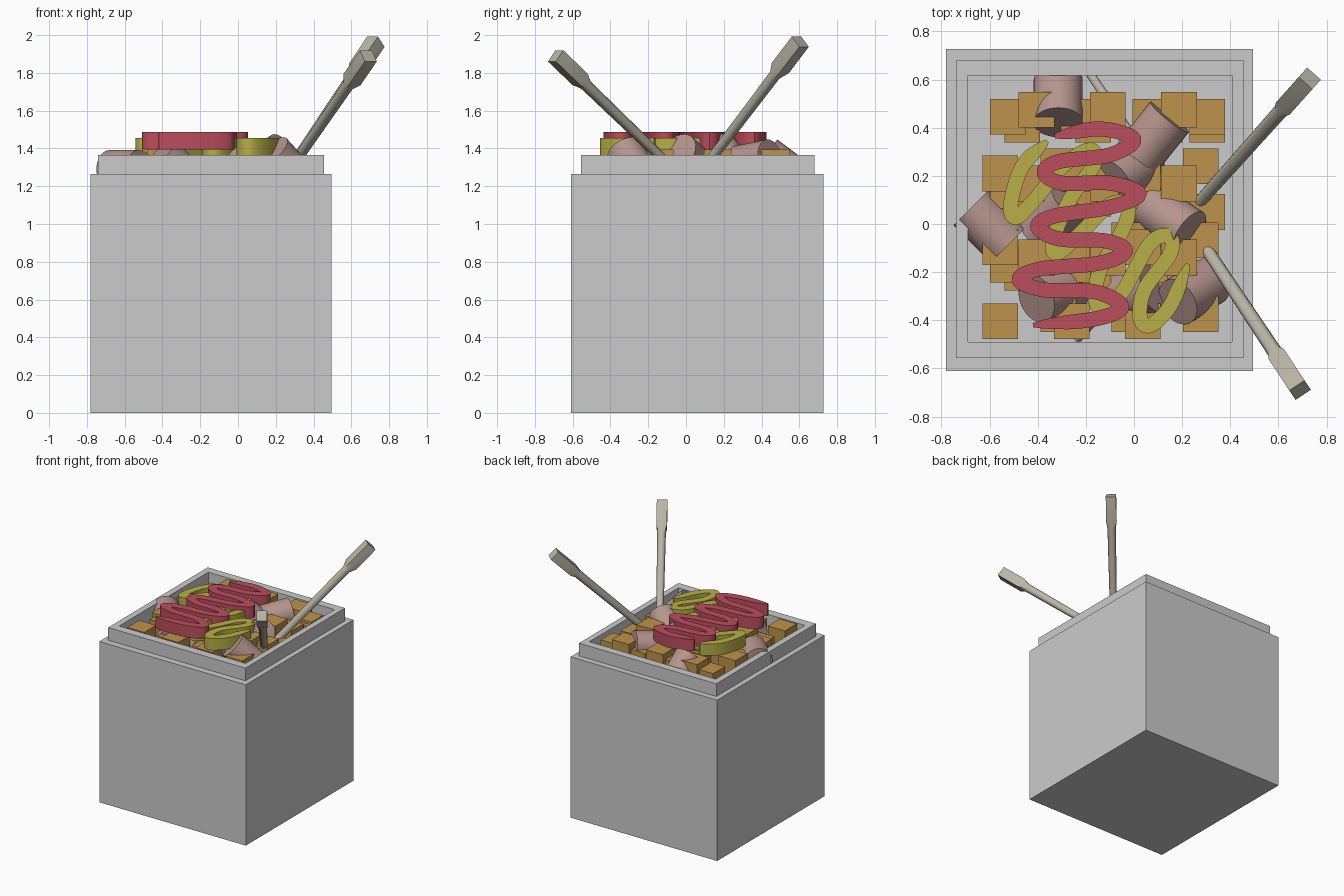
import bpy, bmesh, math
from mathutils import Vector

if "Cube" in bpy.data.objects:
    bpy.data.objects.remove(bpy.data.objects["Cube"])


def material(name, rgb):
    m = bpy.data.materials.new(name)
    m.diffuse_color = (*rgb, 1)
    m.use_nodes = True
    m.node_tree.nodes["Principled BSDF"].inputs["Base Color"].default_value = m.diffuse_color
    return m


TOFU = material("golden_brown", (0.51, 0.29, 0.075))
MEAT = material("dull_pink", (0.47, 0.30, 0.27))
RED = material("red_sauce", (0.50, 0.075, 0.11))
YELLOW = material("yellow_sauce", (0.48, 0.43, 0.065))
WOOD = material("pale_wood", (0.49, 0.46, 0.38))


def finish(bm, name, mat=None, smooth=False):
    bmesh.ops.recalc_face_normals(bm, faces=bm.faces)
    me = bpy.data.meshes.new(name)
    bm.to_mesh(me)
    bm.free()
    ob = bpy.data.objects.new(name, me)
    bpy.context.collection.objects.link(ob)
    if mat:
        me.materials.append(mat)
    if smooth:
        bpy.ops.object.select_all(action='DESELECT')
        ob.select_set(True)
        bpy.context.view_layer.objects.active = ob
        bpy.ops.object.shade_smooth_by_angle(angle=math.radians(35))
    return ob


def loft(bm, rings):
    loops = [[bm.verts.new(p) for p in r] for r in rings]
    n = len(loops[0])
    for a, b in zip(loops, loops[1:]):
        for i in range(n):
            j = (i + 1) % n
            bm.faces.new((a[i], a[j], b[j], b[i]))
    bm.faces.new(loops[0])
    bm.faces.new(loops[-1])


# Hollow carton with a stepped rim
def rect(x0, x1, y0, y1, z):
    return [(x0, y0, z), (x1, y0, z), (x1, y1, z), (x0, y1, z)]


outer = (-0.78, 0.495, -0.61, 0.727)
rim = (-0.74, 0.455, -0.557, 0.68)
inner = (-0.69, 0.408, -0.49, 0.617)
bm = bmesh.new()
loft(bm, [rect(*outer, 0), rect(*outer, 1.265), rect(*rim, 1.265),
          rect(*rim, 1.365), rect(*inner, 1.365), rect(*inner, 0.07)])
finish(bm, "carton")


# Diced cubes: repeating clusters on a 3 x 3 grid (right/front offsets, top height)
def cube(name, x, y, top, s=0.148):
    bm = bmesh.new()
    bmesh.ops.create_cube(bm, size=s)
    bmesh.ops.translate(bm, verts=bm.verts, vec=(x, y, top - s / 2))
    finish(bm, name, TOFU)


cluster = [(-0.405, 0.475, 1.395), (-0.525, 0.445, 1.345), (-0.555, 0.21, 1.365),
           (-0.315, 0.24, 1.352), (-0.465, 0.412, 1.325)]
for k, (x, y, top) in enumerate(cluster):
    for i in range(3):
        for j in range(3):
            cube(f"diced_cube_{k}_{i}_{j}", x + 0.296 * i, y - 0.307 * j, top)
for j, y in enumerate((0.445, 0.412, 0.05)):
    cube(f"edge_cube_{j}", 0.305, y, 1.35 - 0.02 * j)

# Sausage chunks: centre and axis
chunks = [((-0.315, 0.51, 1.30), (0, -0.8, 0.6)),
          ((0.08, 0.36, 1.33), (0.6, 0.75, 0.15)),
          ((-0.02, 0.22, 1.33), (-0.5, -0.35, 0.5)),
          ((-0.60, -0.01, 1.29), (0.7, -0.7, 0.0)),
          ((-0.33, 0.03, 1.31), (0.5, 0.5, 0.4)),
          ((0.15, 0.02, 1.335), (0.65, -0.45, 0.4)),
          ((-0.33, -0.28, 1.30), (-0.6, -0.25, 0.6)),
          ((0.25, -0.28, 1.31), (-0.55, -0.35, 0.6)),
          ((0.00, -0.29, 1.29), (0.7, 0.2, 0.5))]
for i, (c, d) in enumerate(chunks):
    bm = bmesh.new()
    bmesh.ops.create_cone(bm, cap_ends=True, segments=32, radius1=0.102,
                          radius2=0.102, depth=0.22)
    ob = finish(bm, f"sausage_chunk_{i}", MEAT, True)
    ob.location = c
    ob.rotation_euler = Vector(d).to_track_quat('Z', 'Y').to_euler()


# Sauce ribbons: smooth path given a flat width and a height
def ribbon(name, pts, half, z0, z1, mat):
    p = [Vector(q) for q in pts]
    p = [2 * p[0] - p[1]] + p + [2 * p[-1] - p[-2]]
    path = []
    for a, b, c, d in zip(p, p[1:], p[2:], p[3:]):
        for s in range(8):
            t = s / 8
            path.append(0.5 * (2 * b + (c - a) * t + (2 * a - 5 * b + 4 * c - d) * t * t
                               + (3 * b - a - 3 * c + d) * t ** 3))
    path.append(p[-2])
    bm = bmesh.new()
    rings = []
    n = len(path)
    for i, q in enumerate(path):
        t = (path[min(i + 1, n - 1)] - path[max(i - 1, 0)]).normalized()
        e = min(i, n - 1 - i)
        w = half * min(1.0, math.sqrt((e + 0.4) / 5))
        o = Vector((-t.y, t.x)) * w
        l, r = q + o, q - o
        rings.append([(l.x, l.y, z0), (r.x, r.y, z0), (r.x, r.y, z1), (l.x, l.y, z1)])
    loft(bm, rings)
    finish(bm, name, mat, True)


red = [(-.33, .365), (-.14, .395), (0, .352), (-.10, .287), (-.31, .26), (-.373, .215),
       (-.30, .17), (-.10, .17), (.022, .124), (-.10, .07), (-.33, .033), (-.40, -.012),
       (-.31, -.062), (-.12, -.07), (-.035, -.112), (-.14, -.162), (-.39, -.187),
       (-.478, -.232), (-.37, -.274), (-.16, -.282), (-.05, -.344), (-.16, -.394),
       (-.42, -.42)]
ribbon("red_sauce_squiggle", red, 0.031, 1.395, 1.487, RED)
yellow = [(-.36, .345), (-.465, .237), (-.512, .083), (-.49, .027), (-.41, .104),
          (-.30, .237), (-.185, .308), (-.165, .25), (-.265, .104), (-.335, -.062),
          (-.32, -.122), (-.224, -.04), (-.10, .08), (-.025, .075), (-.045, -.02),
          (-.14, -.187), (-.16, -.31), (-.12, -.36), (-.04, -.27), (.065, -.083),
          (.145, -.05), (.15, -.124), (.045, -.27), (.025, -.385), (.066, -.422),
          (.15, -.34), (.225, -.165)]
ribbon("yellow_sauce_squiggle", yellow, 0.031, 1.365, 1.456, YELLOW)


# Chopsticks: tapered round shaft, flared into a square handle
def chopstick(name, base, end):
    a, b = Vector(base), Vector(end)
    length = 2.03
    rings = []
    for z, r, square in ((0, 0.018, 0), (length - 0.25, 0.031, 0),
                         (length - 0.20, 0.038, 1), (length, 0.038, 1)):
        ring = []
        for i in range(16):
            t = math.tau * i / 16
            c, s = math.cos(t), math.sin(t)
            k = r / max(abs(c), abs(s)) if square else r
            ring.append((k * c, k * s, z - length))
        rings.append(ring)
    bm = bmesh.new()
    loft(bm, rings)
    ob = finish(bm, name, WOOD, True)
    ob.location = b
    ob.rotation_euler = (b - a).to_track_quat('Z', 'Y').to_euler()


chopstick("chopstick_back", (0.32, 0.145, 1.36), (0.73, 0.605, 1.965))
chopstick("chopstick_front", (0.325, -0.14, 1.36), (0.69, -0.69, 1.89))
